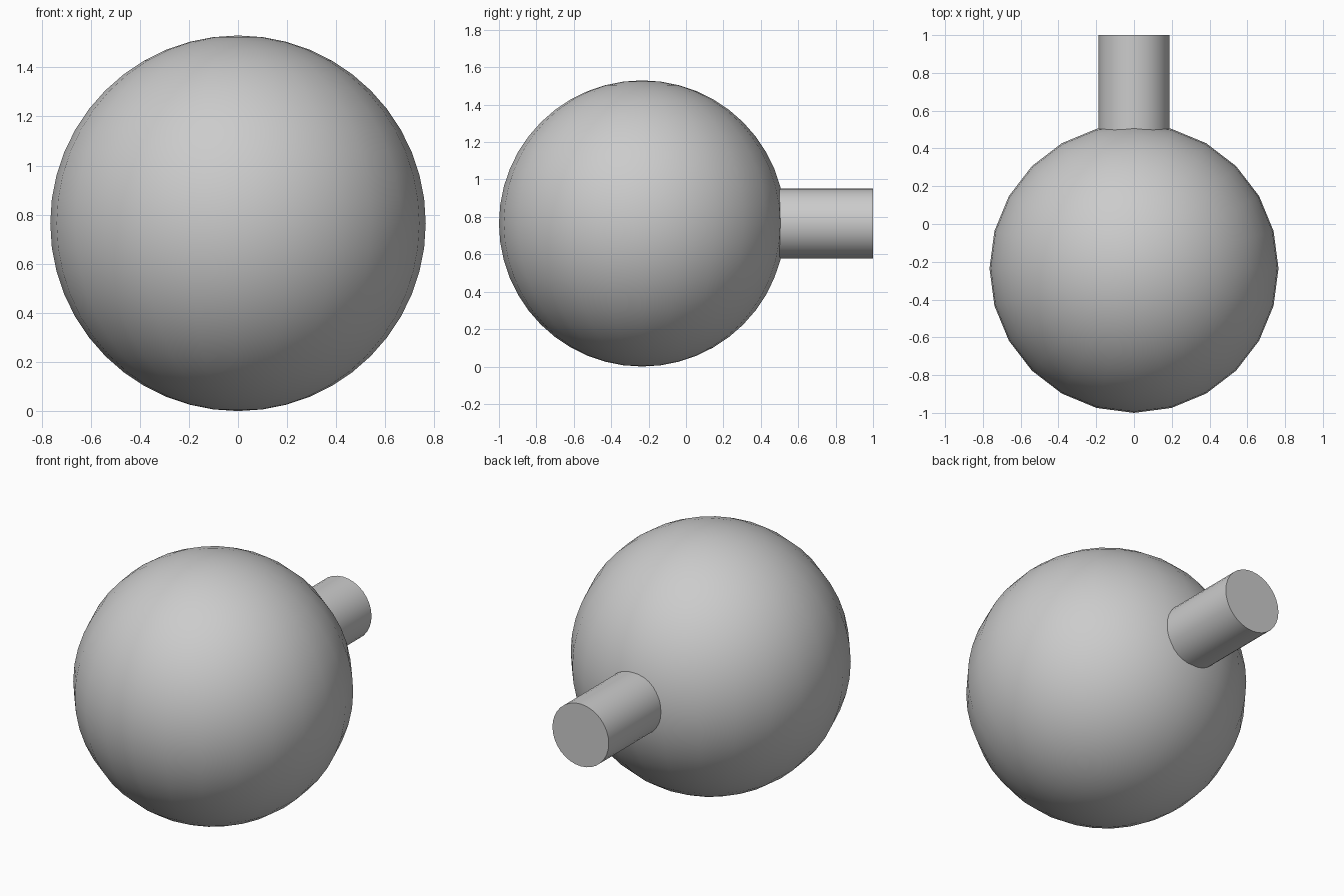
import bpy
from math import pi, radians

if "Cube" in bpy.data.objects:
    bpy.data.objects.remove(bpy.data.objects["Cube"])

R = 0.765        # ball radius
BALL_Y = -0.235  # ball centre
STEM_R = 0.187
STEM_START, STEM_END = 0.42, 1.0


def finish(name):
    obj = bpy.context.object
    obj.name = name
    bpy.ops.object.transform_apply(location=False, rotation=True, scale=True)
    bpy.ops.object.shade_smooth_by_angle(angle=radians(30))
    return obj


# Large round ball
bpy.ops.mesh.primitive_uv_sphere_add(segments=24, ring_count=24, radius=R,
                                     location=(0, BALL_Y, R))
finish("ball")

# Stem projecting from the back of the ball
bpy.ops.mesh.primitive_cylinder_add(vertices=32, radius=STEM_R,
                                    depth=STEM_END - STEM_START,
                                    location=(0, (STEM_START + STEM_END) / 2, R),
                                    rotation=(pi / 2, 0, 0))
finish("stem")
